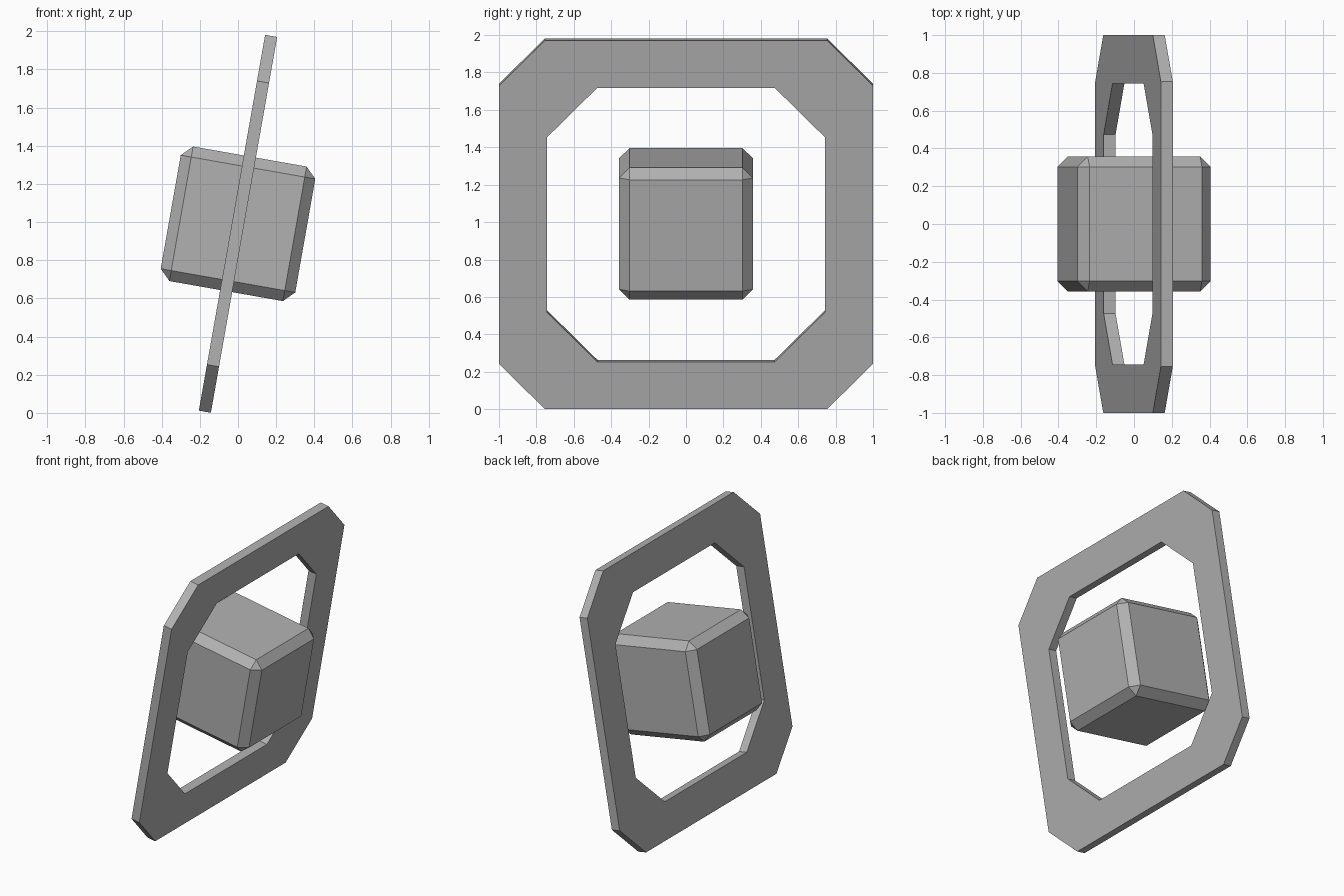
import bpy, bmesh
from math import radians

if "Cube" in bpy.data.objects:
    bpy.data.objects.remove(bpy.data.objects["Cube"])

TILT = radians(10)
CENTRE = (0, 0, 0.991)

# Dark grey finish shared by both parts
grey = bpy.data.materials.new("dark_grey")
grey.diffuse_color = (0.44, 0.44, 0.44, 1)
grey.use_nodes = True
grey.node_tree.nodes["Principled BSDF"].inputs["Base Color"].default_value = grey.diffuse_color


def finish(bm, name):
    bmesh.ops.recalc_face_normals(bm, faces=bm.faces)
    me = bpy.data.meshes.new(name)
    bm.to_mesh(me)
    bm.free()
    me.materials.append(grey)
    ob = bpy.data.objects.new(name, me)
    bpy.context.collection.objects.link(ob)
    ob.location = CENTRE
    ob.rotation_euler = (0, TILT, 0)
    return ob


def octagon(h, c):
    # square of half size h with corners cut at c, in order around the loop
    return [(h, -c), (h, c), (c, h), (-c, h), (-h, c), (-h, -c), (-c, -h), (c, -h)]


# Flat eight-sided frame, tilted
bm = bmesh.new()
t = 0.032
loops = [[bm.verts.new((x, y, z)) for y, z in octagon(h, c)]
         for h, c, x in ((1, 0.755, -t), (1, 0.755, t), (0.744, 0.474, t), (0.744, 0.474, -t))]
for k in range(4):
    a, b = loops[k], loops[(k + 1) % 4]
    for i in range(8):
        j = (i + 1) % 8
        bm.faces.new((a[i], a[j], b[j], b[i]))
finish(bm, "octagonal_frame")

# Floating cube with chamfered edges
bm = bmesh.new()
bmesh.ops.create_cube(bm, size=0.716)
bmesh.ops.bevel(bm, geom=bm.edges[:], offset=0.056, offset_type='OFFSET',
                segments=1, profile=0.5, affect='EDGES')
finish(bm, "chamfered_cube")
